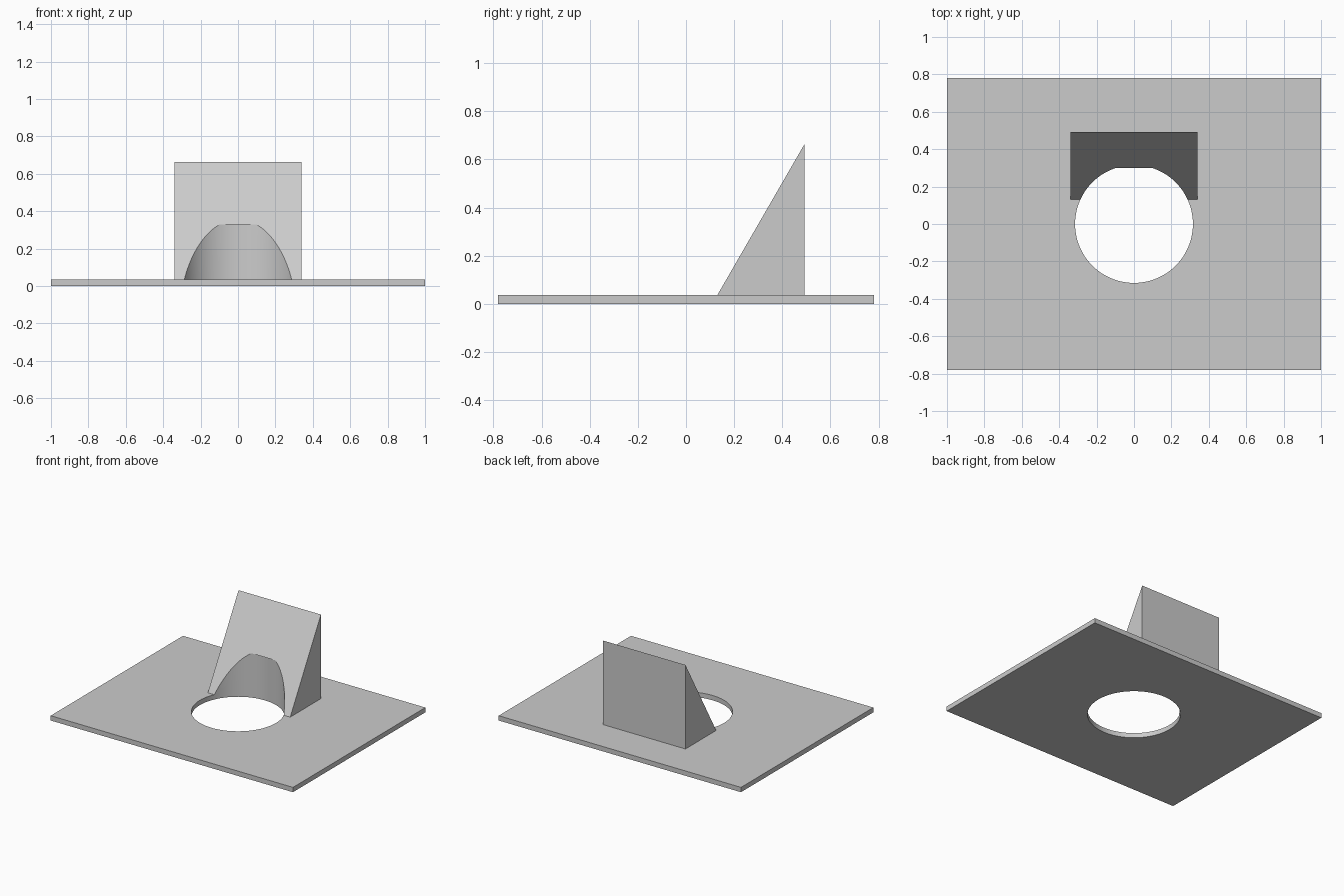
import bpy, bmesh, math

if "Cube" in bpy.data.objects:
    bpy.data.objects.remove(bpy.data.objects["Cube"])

PLATE_T = 0.036      # plate thickness
HOLE_R = 0.315       # hole radius
NOTCH_TOP = 0.33     # height the round cut reaches into the wedge

grey = bpy.data.materials.new("plain_grey")
grey.diffuse_color = (0.6, 0.6, 0.6, 1)
grey.use_nodes = True
grey.node_tree.nodes["Principled BSDF"].inputs["Base Color"].default_value = grey.diffuse_color


def prism(name, profile, half_width):
    """Extrude a closed (y, z) profile along x, symmetric about x = 0."""
    bm = bmesh.new()
    face = bm.faces.new([bm.verts.new((-half_width, y, z)) for y, z in profile])
    new = bmesh.ops.extrude_face_region(bm, geom=[face])["geom"]
    verts = [v for v in new if isinstance(v, bmesh.types.BMVert)]
    bmesh.ops.translate(bm, verts=verts, vec=(2 * half_width, 0, 0))
    bmesh.ops.recalc_face_normals(bm, faces=bm.faces)
    mesh = bpy.data.meshes.new(name)
    bm.to_mesh(mesh)
    bm.free()
    mesh.materials.append(grey)
    obj = bpy.data.objects.new(name, mesh)
    bpy.context.collection.objects.link(obj)
    return obj


# Flat base plate and the sloped block standing on it
plate = prism("base_plate", [(-0.78, 0), (0.78, 0), (0.78, PLATE_T), (-0.78, PLATE_T)], 1.0)
wedge = prism("wedge_block", [(0.13, PLATE_T), (0.492, PLATE_T), (0.492, 0.663)], 0.34)

# Round cutter for the hole and the notch in the wedge
bottom = -0.2
bpy.ops.mesh.primitive_cylinder_add(vertices=96, radius=HOLE_R, depth=NOTCH_TOP - bottom,
                                    location=(0, 0, (NOTCH_TOP + bottom) / 2))
cutter = bpy.context.object
cutter.name = "hole_cutter"
cutter.data.materials.append(grey)
cutter.hide_render = True

for obj in (plate, wedge):
    cut = obj.modifiers.new("round_cut", "BOOLEAN")
    cut.operation = "DIFFERENCE"
    cut.solver = "EXACT"
    cut.object = cutter
    bpy.ops.object.select_all(action="DESELECT")
    obj.select_set(True)
    bpy.context.view_layer.objects.active = obj
    bpy.ops.object.modifier_apply(modifier=cut.name)
    bpy.ops.object.shade_smooth_by_angle(angle=math.radians(30))

bpy.data.objects.remove(cutter)
